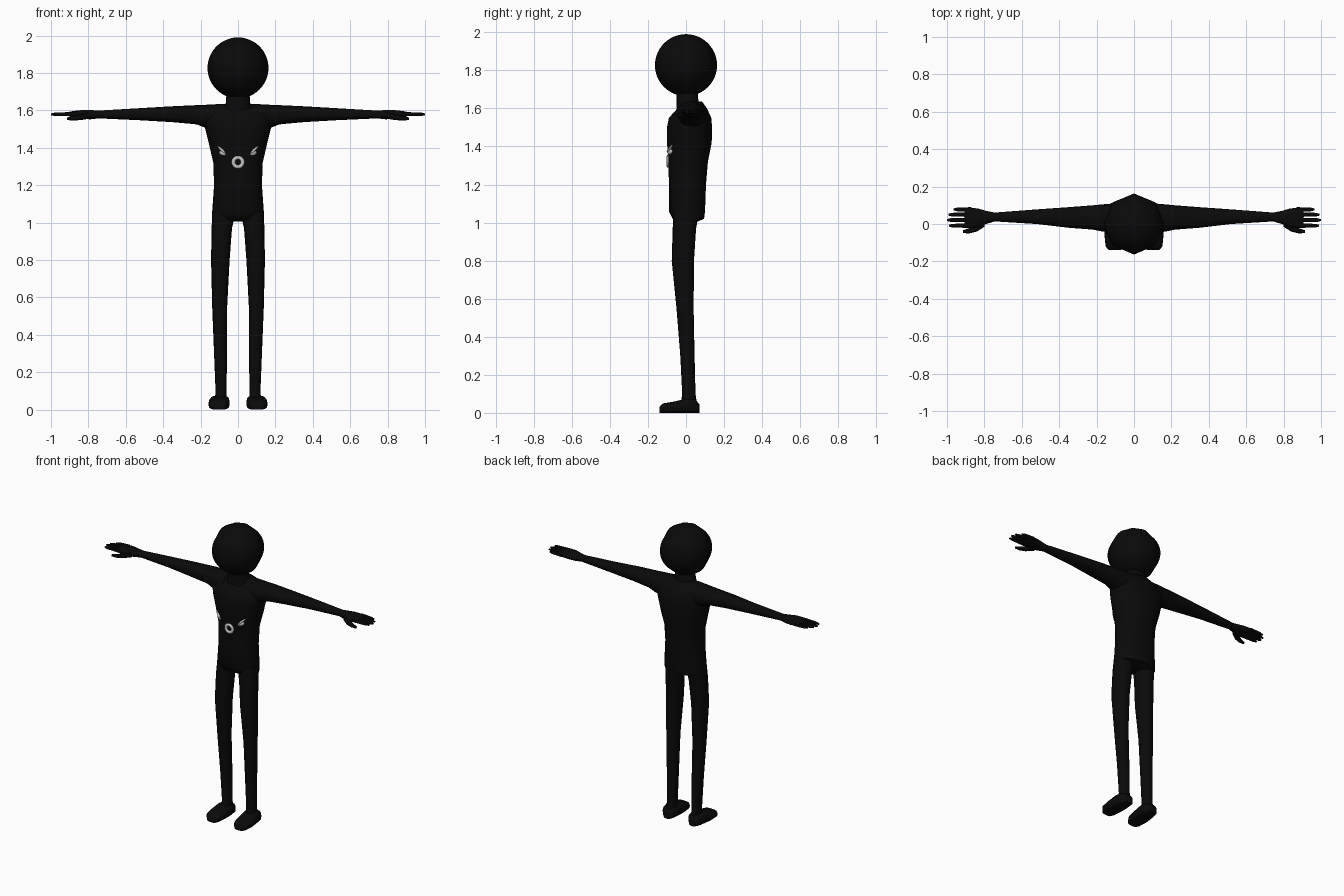
import bpy, bmesh, math
from mathutils import Matrix


def material(name, value):
    m = bpy.data.materials.new(name)
    m.diffuse_color = (value, value, value, 1)
    return m


BLACK = material("matte black", 0.003)
GREY = material("light grey", 0.55)


def finish(name, bm, mat, mirror=False, angle=50):
    bmesh.ops.recalc_face_normals(bm, faces=bm.faces)
    me = bpy.data.meshes.new(name)
    bm.to_mesh(me)
    bm.free()
    me.materials.append(mat)
    ob = bpy.data.objects.new(name, me)
    bpy.context.collection.objects.link(ob)
    bpy.ops.object.select_all(action='DESELECT')
    ob.select_set(True)
    bpy.context.view_layer.objects.active = ob
    bpy.ops.object.shade_smooth_by_angle(angle=math.radians(angle))
    if mirror:
        ob.modifiers.new("Mirror", 'MIRROR')
    return ob


def loft(name, axis, sections, mirror=False, sides=16, power=0.85):
    """Skin rounded sections (t, u0, u1, v0, v1) placed along an axis."""
    bm = bmesh.new()
    rings = []
    for t, u0, u1, v0, v1 in sections:
        ring = []
        for i in range(sides):
            a = 2 * math.pi * i / sides
            c, s = math.cos(a), math.sin(a)
            u = (u0 + u1) / 2 + (u1 - u0) / 2 * math.copysign(abs(c) ** power, c)
            v = (v0 + v1) / 2 + (v1 - v0) / 2 * math.copysign(abs(s) ** power, s)
            co = {'x': (t, u, v), 'y': (u, t, v), 'z': (u, v, t)}[axis]
            ring.append(bm.verts.new(co))
        rings.append(ring)
    for a, b in zip(rings, rings[1:]):
        for i in range(sides):
            j = (i + 1) % sides
            bm.faces.new((a[i], a[j], b[j], b[i]))
    bm.faces.new(rings[0])
    bm.faces.new(rings[-1])
    return finish(name, bm, BLACK, mirror)


# Head: eight-sided ball with many rings
bm = bmesh.new()
bmesh.ops.create_uvsphere(bm, u_segments=8, v_segments=24, radius=0.163,
                          matrix=Matrix.Translation((0, 0, 1.827)))
finish("head", bm, BLACK, angle=60)

# Neck and torso
loft("neck", 'z', [(1.60, -0.08, 0.08, -0.05, 0.08),
                   (1.64, -0.065, 0.065, -0.05, 0.065),
                   (1.72, -0.06, 0.06, -0.05, 0.06)])
loft("torso", 'z', [(1.005, -0.06, 0.06, -0.04, 0.06),
                    (1.02, -0.135, 0.135, -0.07, 0.095),
                    (1.06, -0.138, 0.138, -0.09, 0.10),
                    (1.20, -0.128, 0.128, -0.09, 0.105),
                    (1.32, -0.132, 0.132, -0.092, 0.115),
                    (1.42, -0.155, 0.155, -0.10, 0.135),
                    (1.50, -0.175, 0.175, -0.10, 0.137),
                    (1.55, -0.185, 0.185, -0.09, 0.133),
                    (1.60, -0.16, 0.16, -0.045, 0.11),
                    (1.635, -0.09, 0.09, -0.015, 0.085)])

# Arms and palms
loft("arm", 'x', [(0.08, -0.05, 0.11, 1.49, 1.635),
                  (0.17, -0.04, 0.105, 1.505, 1.63),
                  (0.22, -0.03, 0.10, 1.525, 1.628),
                  (0.35, -0.02, 0.09, 1.537, 1.622),
                  (0.52, 0.00, 0.078, 1.547, 1.612),
                  (0.76, 0.015, 0.06, 1.558, 1.598)], True)
loft("palm", 'x', [(0.74, 0.015, 0.06, 1.558, 1.598),
                   (0.79, 0.0, 0.07, 1.552, 1.602),
                   (0.83, -0.017, 0.082, 1.555, 1.602),
                   (0.88, -0.022, 0.088, 1.562, 1.597),
                   (0.905, -0.018, 0.086, 1.57, 1.592)], True)

# Fingers and thumb
for n, (y, tip) in enumerate([(0.078, 0.965), (0.05, 0.992), (0.021, 1.0), (-0.009, 0.99)]):
    loft(f"finger_{n + 1}", 'x', [(0.87, y - 0.012, y + 0.012, 1.568, 1.592),
                                  (tip - 0.02, y - 0.010, y + 0.010, 1.570, 1.588),
                                  (tip, y - 0.005, y + 0.005, 1.574, 1.583)], True, sides=8)
loft("thumb", 'x', [(0.80, -0.015, 0.02, 1.555, 1.59),
                    (0.84, -0.04, 0.0, 1.548, 1.58),
                    (0.88, -0.05, -0.022, 1.546, 1.57),
                    (0.915, -0.049, -0.034, 1.548, 1.562)], True, sides=8)

# Legs and feet
loft("leg", 'z', [(0.03, 0.062, 0.125, -0.03, 0.06),
                  (0.10, 0.062, 0.12, -0.02, 0.05),
                  (0.30, 0.058, 0.128, -0.03, 0.045),
                  (0.55, 0.058, 0.138, -0.05, 0.04),
                  (0.80, 0.045, 0.144, -0.075, 0.042),
                  (0.97, 0.032, 0.141, -0.07, 0.053),
                  (1.06, 0.012, 0.138, -0.065, 0.07)], True)
loft("foot", 'y', [(-0.14, 0.07, 0.135, 0.0, 0.032),
                   (-0.12, 0.055, 0.152, 0.0, 0.05),
                   (-0.06, 0.045, 0.158, 0.0, 0.06),
                   (0.00, 0.045, 0.152, 0.0, 0.075),
                   (0.05, 0.053, 0.14, 0.0, 0.07),
                   (0.07, 0.07, 0.12, 0.0, 0.045)], True, power=0.6)

# Round mouth ring on the belly
bm = bmesh.new()
N, M = 20, 8
grid = []
for i in range(N):
    a = 2 * math.pi * i / N
    row = []
    for j in range(M):
        b = 2 * math.pi * j / M
        r = 0.025 + 0.010 * math.cos(b)
        row.append(bm.verts.new((r * math.cos(a), -0.094 + 0.008 * math.sin(b),
                                 1.323 + r * math.sin(a))))
    grid.append(row)
for i in range(N):
    for j in range(M):
        k, l = (i + 1) % N, (j + 1) % M
        bm.faces.new((grid[i][j], grid[k][j], grid[k][l], grid[i][l]))
finish("mouth_ring", bm, GREY)


# Slanted brows and small eyes on the chest
def chest_bead(name, loc, size, tilt):
    bm = bmesh.new()
    bmesh.ops.create_uvsphere(bm, u_segments=12, v_segments=8, radius=1)
    m = (Matrix.Translation(loc) @ Matrix.Rotation(math.radians(-35), 4, 'Z').inverted()
         @ Matrix.Rotation(math.radians(tilt), 4, 'Y') @ Matrix.Diagonal((*size, 1)))
    bmesh.ops.transform(bm, matrix=m, verts=bm.verts)
    finish(name, bm, GREY, True)


chest_bead("brow", (0.087, -0.085, 1.389), (0.034, 0.008, 0.006), -38)
chest_bead("eye", (0.083, -0.083, 1.371), (0.022, 0.008, 0.012), -20)
